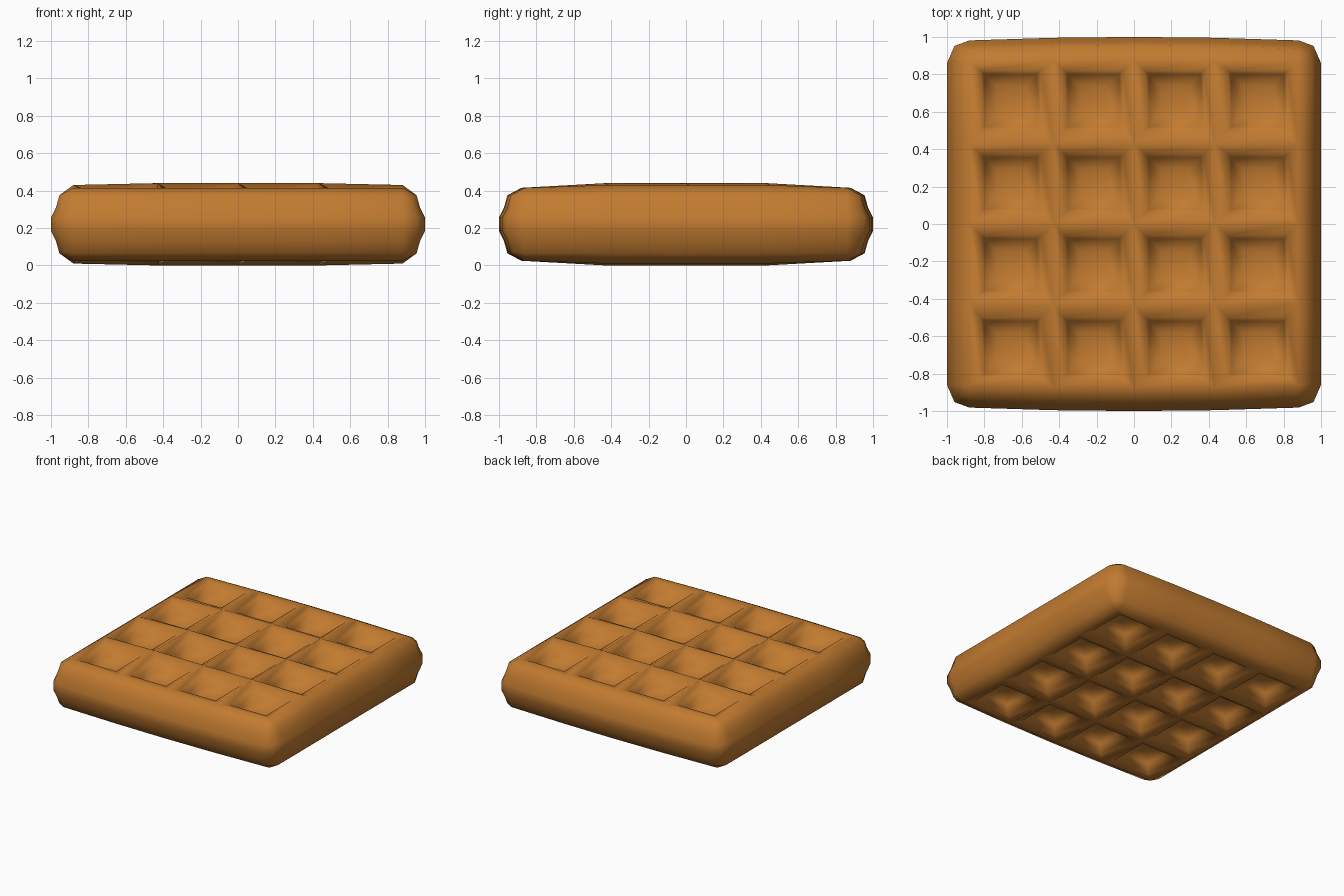
import bpy, bmesh
from mathutils import Vector

if "Cube" in bpy.data.objects:
    bpy.data.objects.remove(bpy.data.objects["Cube"])

MID = 0.22
L = [-0.955, -0.88, -0.43, 0.0, 0.43, 0.88, 0.955]   # rib crest lines and outer border
bm = bmesh.new()


def bulge(x, y):
    # front and back edges bow outwards slightly, corners are rounded
    if abs(x) > 0.9 and abs(y) > 0.9:
        x, y = x * 0.972, y * 0.985
    return x, y * (1 - 0.025 * min(x * x, 1))


def height(i, j):
    if i in (0, 6) or j in (0, 6):
        return 0.145 if (i in (0, 6) and j in (0, 6)) else 0.155
    h = 0.22 if (i in (2, 4) or j in (2, 4)) else 0.214
    if i in (1, 5):
        h = 0.21
    if j in (1, 5):
        h = 0.195
    return h


def frame(corners, inset_x, inset_y, z):
    # rectangle inside a pocket
    (x0, x1), (y0, y1) = inset_x, inset_y
    return [bm.verts.new((x, y, z)) for x, y in ((x0, y0), (x1, y0), (x1, y1), (x0, y1))]


def bridge(a, b):
    n = len(a)
    for k in range(n):
        bm.faces.new((a[k], a[(k + 1) % n], b[(k + 1) % n], b[k]))


EDGES = [(-0.82, -0.50), (-0.375, -0.06), (0.06, 0.375), (0.50, 0.82)]


def waffle_side(s):
    # one face of the waffle: border, ribs and sixteen pockets
    g = [[bm.verts.new((*bulge(x, y), MID + s * height(i, j)))
          for j, y in enumerate(L)] for i, x in enumerate(L)]
    for i in range(6):
        for j in range(6):
            q = [g[i][j], g[i + 1][j], g[i + 1][j + 1], g[i][j + 1]]
            if not (1 <= i <= 4 and 1 <= j <= 4):
                bm.faces.new(q)
                continue
            ex, ey = EDGES[i - 1], EDGES[j - 1]
            prev = q
            for inset, h in ((0, 0.187), (0.02, 0.11), (0.085, 0.075)):
                ring = frame(q, (ex[0] + inset, ex[1] - inset), (ey[0] + inset, ey[1] - inset), MID + s * h)
                bridge(prev, ring)
                prev = ring
            bm.faces.new(prev)
    # boundary loop
    return ([g[i][0] for i in range(6)] + [g[6][j] for j in range(6)] +
            [g[i][6] for i in range(6, 0, -1)] + [g[0][j] for j in range(6, 0, -1)])


top = waffle_side(1)
bottom = waffle_side(-1)

# rim with a soft seam around the middle
prev = top
for off, dz in ((0.018, 0.09), (0.045, 0.035), (0.045, -0.035), (0.018, -0.09)):
    ring = []
    for v in top:
        x, y = v.co.x, v.co.y
        on_x, on_y = abs(x) > 0.9, abs(y) > 0.9
        k = 0.7 if on_x and on_y else 1.0
        sx, sy = (1 if x > 0 else -1), (1 if y > 0 else -1)
        ring.append(bm.verts.new((x + sx * off * k * on_x, y + sy * off * k * on_y, MID + dz)))
    bridge(prev, ring)
    prev = ring
bridge(prev, bottom)
bmesh.ops.recalc_face_normals(bm, faces=bm.faces)
for f in bm.faces:
    f.smooth = True

mesh = bpy.data.meshes.new("waffle")
bm.to_mesh(mesh)
bm.free()
waffle = bpy.data.objects.new("waffle", mesh)
bpy.context.collection.objects.link(waffle)

# golden brown batter
mat = bpy.data.materials.new("golden_brown")
mat.diffuse_color = (0.54, 0.198, 0.030, 1)
mat.use_nodes = True
mat.node_tree.nodes["Principled BSDF"].inputs["Base Color"].default_value = mat.diffuse_color
mesh.materials.append(mat)
